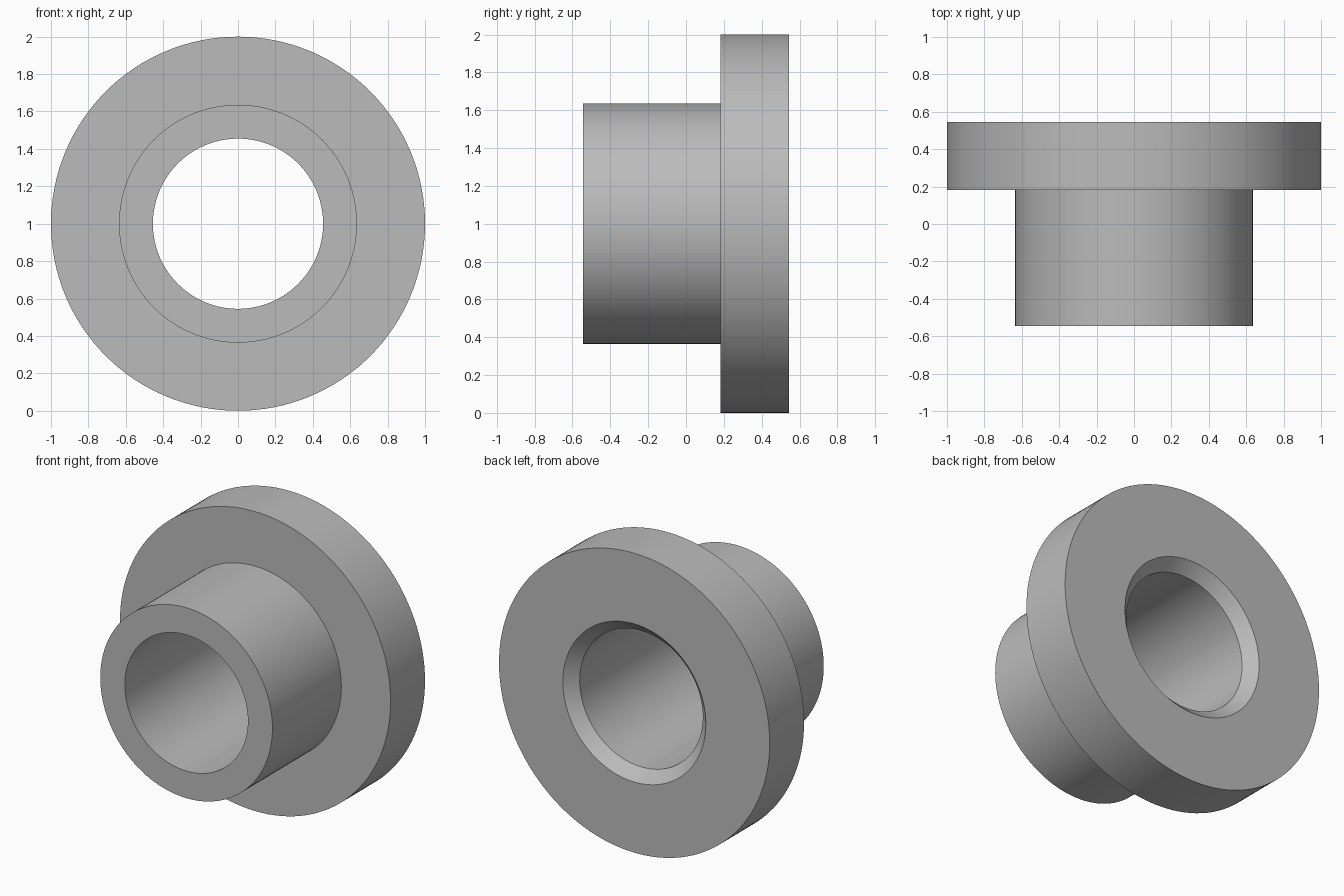
import bpy
import bmesh
import math
from mathutils import Matrix, Vector

cube = bpy.data.objects.get("Cube")
if cube:
    bpy.data.objects.remove(cube, do_unlink=True)

# Plain grey metal
grey = bpy.data.materials.new("grey_metal")
grey.use_nodes = True
colour = (0.5, 0.5, 0.5, 1.0)
grey.diffuse_color = colour
grey.node_tree.nodes["Principled BSDF"].inputs["Base Color"].default_value = colour

# Dimensions
SEGMENTS = 128
HALF_LENGTH = 0.545
FLANGE_FRONT = 0.182
FLANGE_R, SLEEVE_R, BORE_R = 1.0, 0.636, 0.455
CHAMFER = 0.073

# Closed half section as (radius, y): sleeve, flange, chamfered bore
section = [
    (BORE_R, -HALF_LENGTH),
    (SLEEVE_R, -HALF_LENGTH),
    (SLEEVE_R, FLANGE_FRONT),
    (FLANGE_R, FLANGE_FRONT),
    (FLANGE_R, HALF_LENGTH),
    (BORE_R + CHAMFER, HALF_LENGTH),
    (BORE_R, HALF_LENGTH - CHAMFER),
]

# Revolve the section around the y axis
bm = bmesh.new()
verts = [bm.verts.new((r, y, 0)) for r, y in section]
edges = [bm.edges.new((v, verts[i - 1])) for i, v in enumerate(verts)]
bmesh.ops.spin(bm, geom=verts + edges, cent=(0, 0, 0), axis=(0, 1, 0),
               angle=math.tau, steps=SEGMENTS, use_merge=True)
bmesh.ops.remove_doubles(bm, verts=bm.verts, dist=0.0001)
bmesh.ops.recalc_face_normals(bm, faces=bm.faces)
bmesh.ops.transform(bm, matrix=Matrix.Translation(Vector((0, 0, FLANGE_R))), verts=bm.verts)

mesh = bpy.data.meshes.new("flanged_bushing")
bm.to_mesh(mesh)
bm.free()
mesh.materials.append(grey)
bushing = bpy.data.objects.new("flanged_bushing", mesh)
bpy.context.collection.objects.link(bushing)

# Smooth walls, sharp rims
bpy.ops.object.select_all(action="DESELECT")
bushing.select_set(True)
bpy.context.view_layer.objects.active = bushing
bpy.ops.object.shade_smooth_by_angle(angle=math.radians(30))
